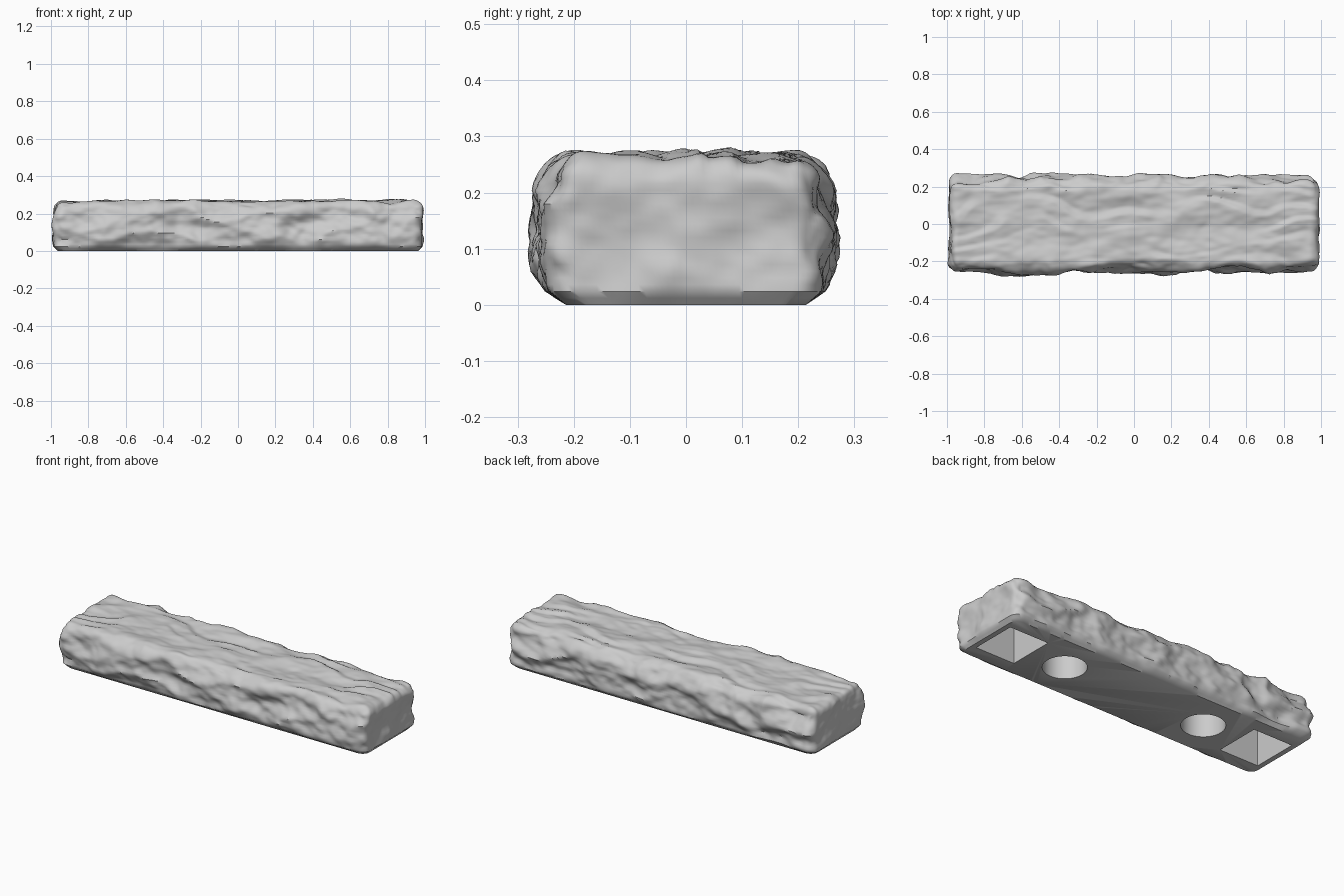
import bpy
import bmesh
import math
from mathutils import Matrix, Vector, noise

cube = bpy.data.objects.get("Cube")
if cube:
    bpy.data.objects.remove(cube, do_unlink=True)

# Stone colour
stone = bpy.data.materials.new("grey_stone")
stone.use_nodes = True
stone.diffuse_color = (0.6, 0.6, 0.6, 1)
stone.node_tree.nodes["Principled BSDF"].inputs["Base Color"].default_value = (0.6, 0.6, 0.6, 1)

HALF = Vector((0.984, 0.252, 0))
HEIGHT = 0.264
ROUND = 0.05
CHAMFER = 0.024
SEGS = (190, 46, 22)


def clamp(v, lo, hi):
    return max(lo, min(hi, v))


def hewn(p):
    """Chunky chiselled relief for the sides, about -1 to 1."""
    q = Vector((p.x * 4.5 + p.z * 4, p.y * 6, p.z * 8 - p.x * 1.5))
    lumps = noise.fractal(q, 0.9, 2.1, 3)
    ridge = 0.5 - 2 * abs(noise.noise(q * 0.8 + Vector((7, 3, 1))))
    return 0.75 * lumps + 0.6 * ridge


def layered(p):
    """Lengthwise split ledges for the top, about -1 to 1."""
    t = p.y / 0.11 + 1.6 * noise.noise(Vector((p.x * 2.6, p.y * 4, 5)))
    s = t % 1
    ledge = s / 0.7 if s < 0.7 else (1 - s) / 0.3
    gate = clamp(0.5 + 1.5 * noise.noise(Vector((p.x * 3, p.y * 5, 11))), 0, 1)
    swell = noise.fractal(Vector((p.x * 4, p.y * 7, 2)), 1.0, 2.0, 3)
    return 0.8 * swell + 0.8 * (ledge - 0.5) * gate


# Block made of six matching grids
bm = bmesh.new()
nx, ny, nz = SEGS
for side in (-1, 1):
    for rot, offset, u, v in (
        (Matrix.Identity(4), (0, 0, side), nx, ny),
        (Matrix.Rotation(math.pi / 2, 4, 'X'), (0, side, 0), nx, nz),
        (Matrix.Rotation(math.pi / 2, 4, 'Y'), (side, 0, 0), nz, ny),
    ):
        bmesh.ops.create_grid(bm, x_segments=u, y_segments=v, size=1,
                              matrix=Matrix.Translation(offset) @ rot)
bmesh.ops.remove_doubles(bm, verts=bm.verts, dist=0.001)
bmesh.ops.recalc_face_normals(bm, faces=bm.faces)

# Round the edges, bulge the long sides and roughen all but the flat base
for vert in bm.verts:
    p = Vector((vert.co.x * HALF.x, vert.co.y * HALF.y, (vert.co.z + 1) / 2 * HEIGHT))
    core = Vector((clamp(p.x, ROUND - HALF.x, HALF.x - ROUND),
                   clamp(p.y, ROUND - HALF.y, HALF.y - ROUND),
                   min(p.z, HEIGHT - ROUND)))
    d = p - core
    if d.length > 1e-6:
        reach = max(abs(c) for c in d)
        d.normalize()
        p = core + d * reach
        fade = clamp(p.z / 0.06, 0, 1)
        amount = (abs(d.y) * 0.036 + abs(d.x) * 0.015) * hewn(p)
        amount += max(d.z, 0) * 0.018 * layered(p)
        p += d * amount * fade
    bulge = min(((p.z - 0.12) / 0.14) ** 2, 1)
    taper = 1 - clamp(p.z / CHAMFER, 0, 1)
    p.x = clamp(p.x * (1 - 0.02 * taper), -1, 1)
    p.y = clamp(p.y * (1 - 0.09 * bulge) * (1 - 0.09 * taper), -0.288, 0.288)
    vert.co = p

base = [f for f in bm.faces if all(v.co.z < 1e-4 for v in f.verts)]
bmesh.ops.dissolve_faces(bm, faces=base, use_verts=True)
mesh = bpy.data.meshes.new("stone_block")
bm.to_mesh(mesh)
bm.free()
block = bpy.data.objects.new("stone_block", mesh)
bpy.context.collection.objects.link(block)
mesh.materials.append(stone)


# Pockets sunk into the underside: a square and a round one at each end
def cut(cutter):
    cutter.data.materials.append(stone)
    cutter.hide_render = True
    mod = block.modifiers.new("pocket", 'BOOLEAN')
    mod.operation = 'DIFFERENCE'
    mod.solver = 'EXACT'
    mod.object = cutter
    bpy.context.view_layer.objects.active = block
    bpy.ops.object.modifier_apply(modifier=mod.name)
    bpy.data.objects.remove(cutter, do_unlink=True)


DEPTH = 0.21
for side in (-1, 1):
    bpy.ops.mesh.primitive_cube_add(size=1, location=(side * 0.81, 0, 0))
    box = bpy.context.object
    box.name = "square_pocket_cutter"
    box.scale = (0.25, 0.27, DEPTH * 2)
    bpy.context.view_layer.update()
    cut(box)
    bpy.ops.mesh.primitive_cylinder_add(vertices=48, radius=0.115, depth=DEPTH * 2,
                                        location=(side * 0.46, 0, 0))
    bpy.context.object.name = "round_pocket_cutter"
    cut(bpy.context.object)

# Smooth stone with crisp breaks
bpy.ops.object.select_all(action='DESELECT')
block.select_set(True)
bpy.context.view_layer.objects.active = block
bpy.ops.object.shade_smooth_by_angle(angle=math.radians(42))
